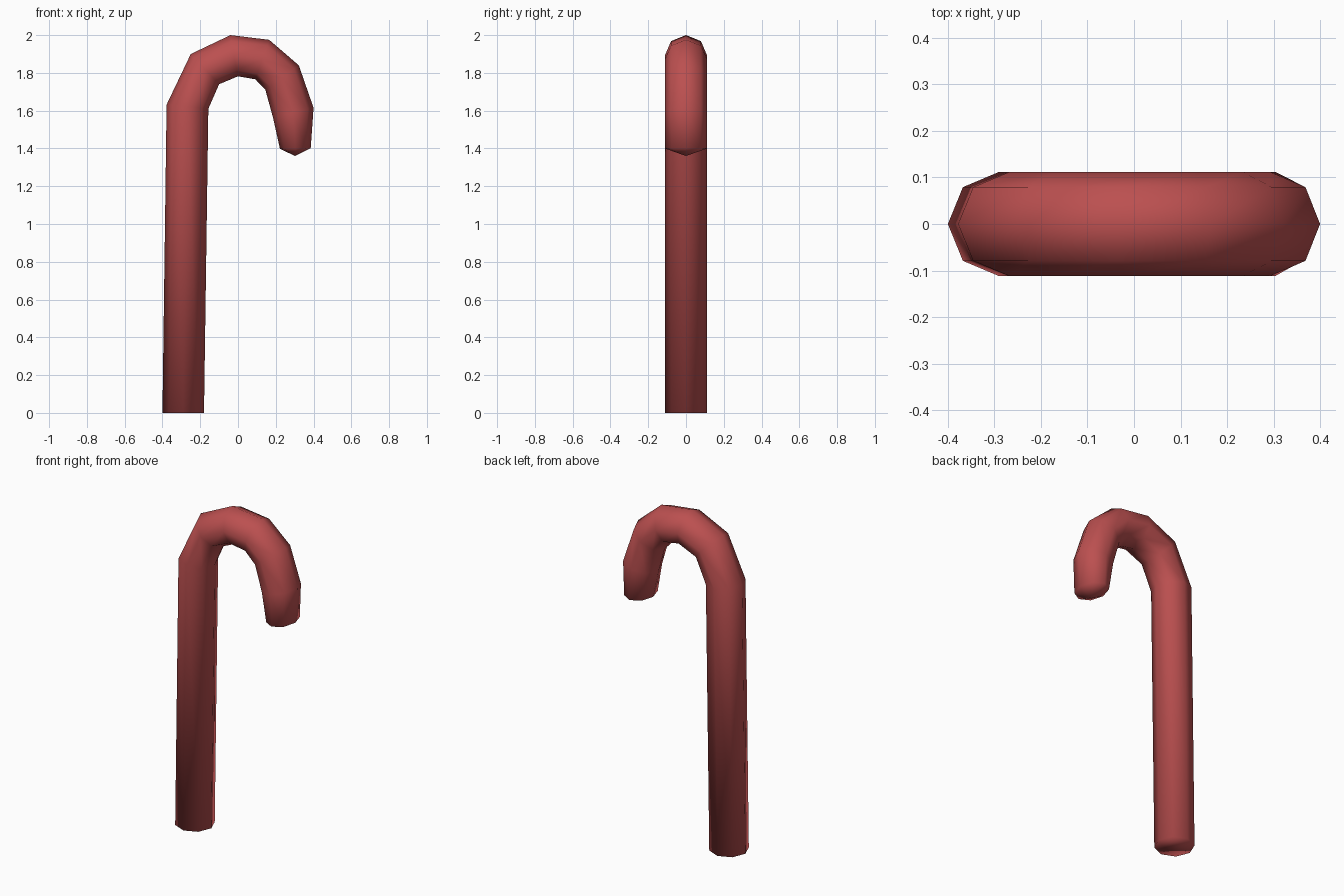
import bpy, bmesh, math
from mathutils import Vector

if "Cube" in bpy.data.objects:
    bpy.data.objects.remove(bpy.data.objects["Cube"])

SIDES, RADIUS = 8, 0.112

# Outer and inner (x, z) outline points of each ring along the cane
rings = [
    ((-0.40, 0.00), (-0.18, 0.00)),
    ((-0.378, 1.632), (-0.157, 1.61)),
    ((-0.25, 1.90), (-0.10, 1.74)),
    ((-0.04, 2.00), (0.00, 1.782)),
    ((0.165, 1.975), (0.092, 1.766)),
    ((0.322, 1.84), (0.145, 1.71)),
    ((0.40, 1.615), (0.185, 1.565)),
    ((0.385, 1.402), (0.222, 1.398)),
]

bm = bmesh.new()


def add_ring(outer, inner):
    o, i = Vector((outer[0], 0, outer[1])), Vector((inner[0], 0, inner[1]))
    centre, half = (o + i) / 2, (o - i) / 2
    angles = [2 * math.pi * k / SIDES for k in range(SIDES)]
    return [bm.verts.new(centre + half * math.cos(a)
                         + Vector((0, RADIUS * math.sin(a), 0))) for a in angles]


# Shaft and hook
loops = [add_ring(o, i) for o, i in rings]
for a, b in zip(loops, loops[1:]):
    for k in range(SIDES):
        n = (k + 1) % SIDES
        bm.faces.new((a[k], a[n], b[n], b[k]))

# Flat foot and slightly pointed hook end
bm.faces.new(loops[0])
tip = bm.verts.new((0.302, 0, 1.36))
for k in range(SIDES):
    bm.faces.new((loops[-1][k], loops[-1][(k + 1) % SIDES], tip))

bmesh.ops.recalc_face_normals(bm, faces=bm.faces[:])
for f in bm.faces:
    f.smooth = True

mesh = bpy.data.meshes.new("cane")
bm.to_mesh(mesh)
bm.free()
cane = bpy.data.objects.new("cane", mesh)
bpy.context.collection.objects.link(cane)

# Red colour
red = bpy.data.materials.new("red")
red.diffuse_color = (0.5, 0.08, 0.08, 1)
red.use_nodes = True
red.node_tree.nodes["Principled BSDF"].inputs["Base Color"].default_value = red.diffuse_color
mesh.materials.append(red)
